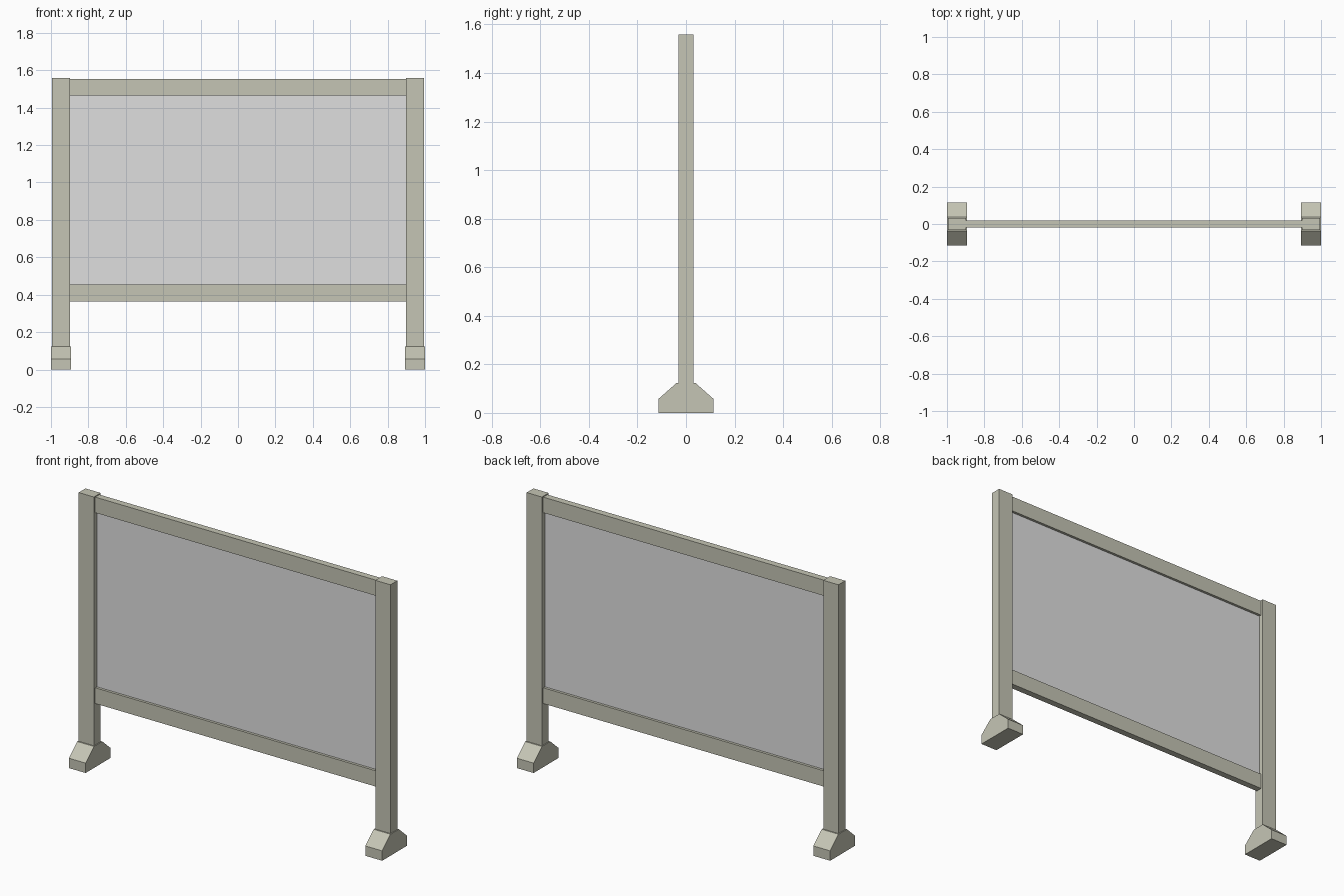
import bpy, bmesh

if "Cube" in bpy.data.objects:
    bpy.data.objects.remove(bpy.data.objects["Cube"])


def material(name, rgb):
    m = bpy.data.materials.new(name)
    m.diffuse_color = (*rgb, 1)
    m.use_nodes = True
    m.node_tree.nodes["Principled BSDF"].inputs["Base Color"].default_value = m.diffuse_color
    return m


FRAME = material("warm_grey_frame", (0.56, 0.56, 0.46))
BOARD = material("light_grey_board", (0.74, 0.74, 0.74))


def prism(name, profile, x0, x1, mat):
    """Extrude a (y, z) profile along x."""
    bm = bmesh.new()
    face = bm.faces.new([bm.verts.new((x0, y, z)) for y, z in profile])
    ext = bmesh.ops.extrude_face_region(bm, geom=[face])
    moved = [v for v in ext["geom"] if isinstance(v, bmesh.types.BMVert)]
    bmesh.ops.translate(bm, verts=moved, vec=(x1 - x0, 0, 0))
    bmesh.ops.recalc_face_normals(bm, faces=bm.faces)
    mesh = bpy.data.meshes.new(name)
    bm.to_mesh(mesh)
    bm.free()
    mesh.materials.append(mat)
    obj = bpy.data.objects.new(name, mesh)
    bpy.context.collection.objects.link(obj)
    return obj


def rect(half_y, z0, z1):
    return [(-half_y, z0), (half_y, z0), (half_y, z1), (-half_y, z1)]


# Posts standing on chamfered feet
foot = [(-0.114, 0), (0.114, 0), (0.114, 0.057), (0.038, 0.124),
        (-0.038, 0.124), (-0.114, 0.057)]
for side, s in (("left", -1), ("right", 1)):
    xs = sorted((s * 0.893, s * 1.0))
    prism(side + "_foot", foot, *xs, FRAME)
    xs = sorted((s * 0.898, s * 0.995))
    prism(side + "_post", rect(0.031, 0.12, 1.559), *xs, FRAME)

# Horizontal rails
prism("top_rail", rect(0.019, 1.464, 1.554), -0.898, 0.898, FRAME)
prism("bottom_rail", rect(0.019, 0.363, 0.454), -0.898, 0.898, FRAME)

# Thin board recessed between the rails
prism("board", rect(0.004, 0.454, 1.464), -0.898, 0.898, BOARD)
